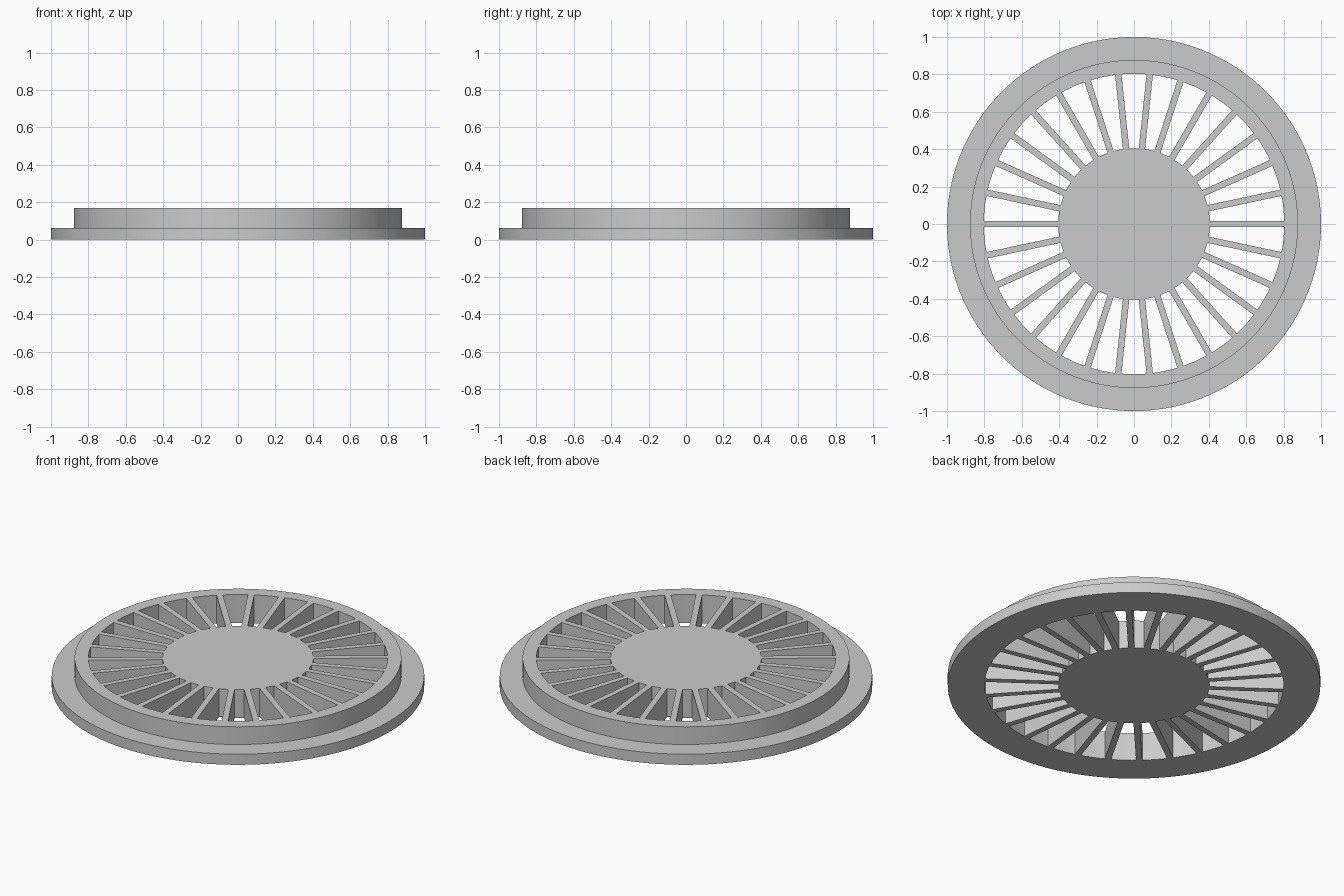
import bpy
import bmesh
import math
from mathutils import Matrix, Vector

SEGMENTS = 120
SPOKES = 30
HEIGHT = 0.168
FLANGE_HEIGHT = 0.063
HUB_RADIUS = 0.405
RIM_INNER = 0.803
STEP_RADIUS = 0.877
SPOKE_WIDTH = 0.034
EMBED = 0.004

default_cube = bpy.data.objects.get("Cube")
if default_cube:
    bpy.data.objects.remove(default_cube, do_unlink=True)

grey = bpy.data.materials.new("light grey")
grey.use_nodes = True
grey.diffuse_color = (0.6, 0.6, 0.6, 1)
grey.node_tree.nodes["Principled BSDF"].inputs["Base Color"].default_value = grey.diffuse_color


def add_part(name, bm):
    """Turn a bmesh into a grey object with smooth curves and sharp edges."""
    bmesh.ops.recalc_face_normals(bm, faces=bm.faces)
    mesh = bpy.data.meshes.new(name)
    bm.to_mesh(mesh)
    bm.free()
    mesh.materials.append(grey)
    obj = bpy.data.objects.new(name, mesh)
    bpy.context.collection.objects.link(obj)
    bpy.ops.object.select_all(action="DESELECT")
    obj.select_set(True)
    bpy.context.view_layer.objects.active = obj
    bpy.ops.object.shade_smooth_by_angle(angle=math.radians(30))
    return obj


# Stepped rim: closed section revolved around z
bm = bmesh.new()
profile = [(RIM_INNER, 0), (1, 0), (1, FLANGE_HEIGHT), (STEP_RADIUS, FLANGE_HEIGHT),
           (STEP_RADIUS, HEIGHT), (RIM_INNER, HEIGHT)]
verts = [bm.verts.new((r, 0, z)) for r, z in profile]
edges = [bm.edges.new((a, b)) for a, b in zip(verts, verts[1:] + verts[:1])]
bmesh.ops.spin(bm, geom=verts + edges, axis=(0, 0, 1), cent=(0, 0, 0),
               angle=math.tau, steps=SEGMENTS, use_merge=True)
bmesh.ops.remove_doubles(bm, verts=bm.verts, dist=0.0001)
add_part("stepped_rim", bm)

# Solid hub disc
bm = bmesh.new()
bmesh.ops.create_cone(bm, cap_ends=True, segments=SEGMENTS, radius1=HUB_RADIUS,
                      radius2=HUB_RADIUS, depth=HEIGHT,
                      matrix=Matrix.Translation((0, 0, HEIGHT / 2)))
add_part("hub", bm)

# Radial spokes, lightly embedded in the hub and rim
bm = bmesh.new()
start, end = HUB_RADIUS - EMBED, RIM_INNER + EMBED
size = Matrix.Diagonal(Vector((end - start, SPOKE_WIDTH, HEIGHT, 1)))
place = Matrix.Translation(((start + end) / 2, 0, HEIGHT / 2))
for i in range(SPOKES):
    turn = Matrix.Rotation(math.tau * i / SPOKES, 4, "Z")
    bmesh.ops.create_cube(bm, size=1, matrix=turn @ place @ size)
add_part("spokes", bm)
